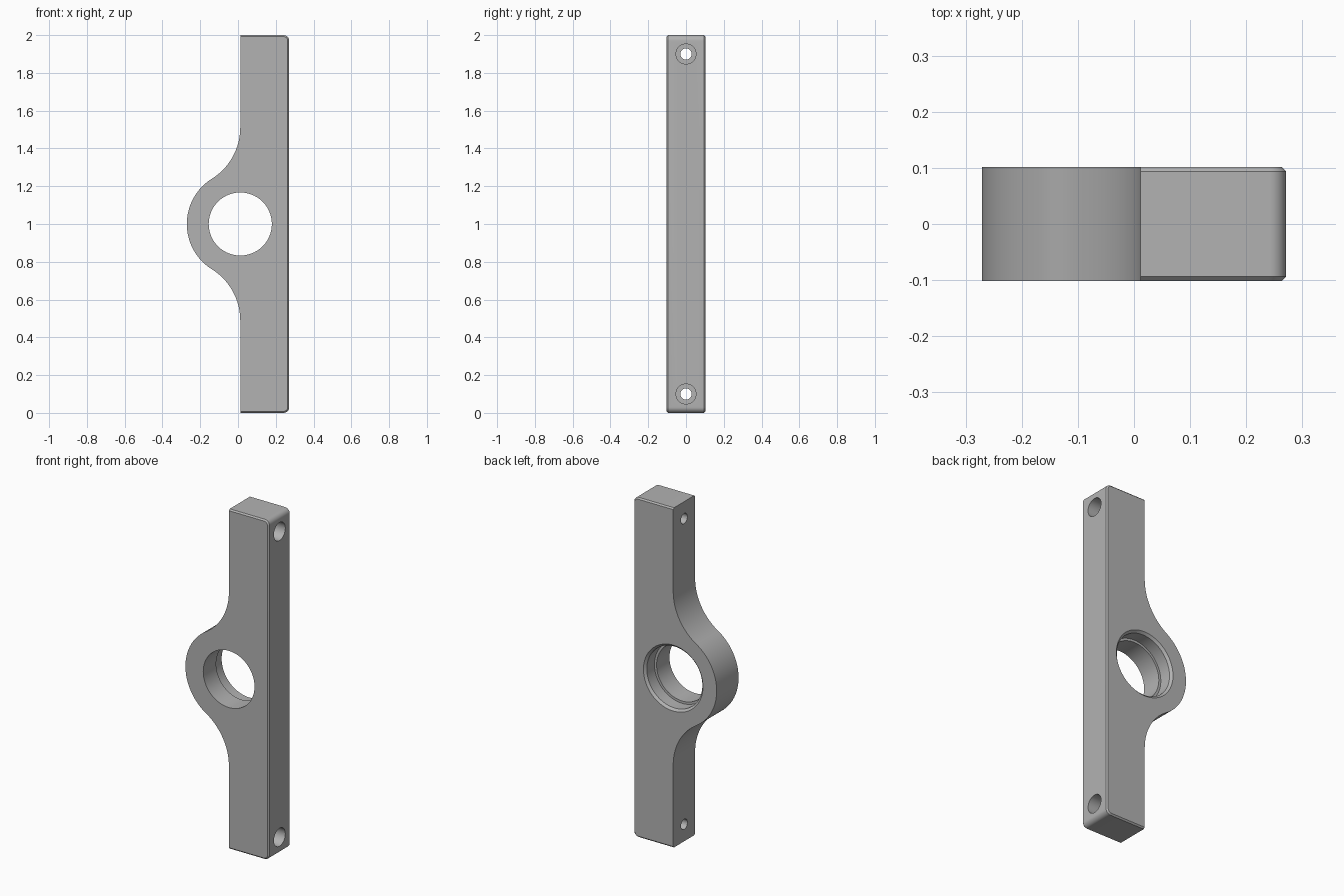
import bpy, bmesh
from math import sin, cos, pi, atan2, sqrt
from mathutils import Matrix

if "Cube" in bpy.data.objects:
    bpy.data.objects.remove(bpy.data.objects["Cube"])

HALF = 0.102                 # half thickness
LEFT, RIGHT = 0.012, 0.271   # bar edges
BOSS, FILLET = 0.283, 0.32   # boss radius and blend radius
CORNER, CHAMFER = 0.03, 0.008

grey = bpy.data.materials.new("plain grey")
grey.use_nodes = True
colour = (0.45, 0.45, 0.45, 1)
grey.diffuse_color = colour
grey.node_tree.nodes["Principled BSDF"].inputs["Base Color"].default_value = colour


def arc(cx, cz, r, a0, a1, n):
    return [(cx + r * cos(a0 + (a1 - a0) * i / n),
             cz + r * sin(a0 + (a1 - a0) * i / n)) for i in range(n + 1)]


def make_object(name, bm):
    bmesh.ops.recalc_face_normals(bm, faces=bm.faces)
    mesh = bpy.data.meshes.new(name)
    bm.to_mesh(mesh)
    bm.free()
    mesh.materials.append(grey)
    obj = bpy.data.objects.new(name, mesh)
    bpy.context.collection.objects.link(obj)
    return obj


def lathe(name, rings, matrix, n=64):
    """Solid of revolution about z from (radius, height) rings."""
    bm = bmesh.new()
    loops = [[bm.verts.new((r * cos(2 * pi * i / n), r * sin(2 * pi * i / n), h))
              for i in range(n)] for r, h in rings]
    for a, b in zip(loops, loops[1:]):
        for i in range(n):
            j = (i + 1) % n
            bm.faces.new((a[i], a[j], b[j], b[i]))
    bm.faces.new(loops[0])
    bm.faces.new(loops[-1])
    bm.transform(matrix)
    obj = make_object(name, bm)
    obj.hide_render = True
    return obj


# Upper half outline, from the outer corner round to the boss
rise = sqrt((FILLET + BOSS) ** 2 - FILLET ** 2)
turn = atan2(rise, FILLET)
upper = arc(RIGHT - CORNER, 2 - CORNER, CORNER, 0, pi / 2, 8)
upper.append((LEFT, 2))
upper += arc(LEFT - FILLET, 1 + rise, FILLET, 0, -turn, 20)
upper += arc(LEFT, 1, BOSS, pi - turn, pi, 20)[1:]
outline = upper + [(x, 2 - z) for x, z in reversed(upper[:-1])]

# Body: extruded outline with chamfered outer rims
bm = bmesh.new()
base = bm.faces.new([bm.verts.new((x, -HALF, z)) for x, z in outline])
extruded = bmesh.ops.extrude_face_region(bm, geom=[base])["geom"]
bmesh.ops.translate(bm, vec=(0, 2 * HALF, 0),
                    verts=[v for v in extruded if isinstance(v, bmesh.types.BMVert)])


def is_outer_rim(edge):
    a, b = (v.co for v in edge.verts)
    middle = (a + b) / 2
    return abs(a.y - b.y) < 1e-5 and middle.x > LEFT + 0.01


bmesh.ops.bevel(bm, geom=[e for e in bm.edges if is_outer_rim(e)],
                offset=CHAMFER, segments=1, affect='EDGES')
body = make_object("bracket_body", bm)

# Stepped main bore with a chamfered back mouth
along_y = Matrix.Translation((LEFT, 0, 1)) @ Matrix.Rotation(-pi / 2, 4, 'X')
cutters = [lathe("bore_cutter", [(0.167, -0.15), (0.167, 0.018), (0.181, 0.018),
                                 (0.181, HALF - 0.013), (0.229, HALF + 0.035)],
                 along_y, 96)]

# Counterbored screw holes at both ends
for z in (0.1, 1.9):
    along_x = Matrix.Translation((0, 0, z)) @ Matrix.Rotation(pi / 2, 4, 'Y')
    cutters.append(lathe("screw_hole_cutter", [(0.03, -0.1), (0.03, 0.14),
                                               (0.053, 0.14), (0.053, 0.4)],
                         along_x, 40))

for cutter in cutters:
    mod = body.modifiers.new("cut", 'BOOLEAN')
    mod.operation = 'DIFFERENCE'
    mod.solver = 'EXACT'
    mod.object = cutter

# Bake the cuts and discard the cutters
bpy.context.view_layer.update()
graph = bpy.context.evaluated_depsgraph_get()
body_mesh = bpy.data.meshes.new_from_object(body.evaluated_get(graph))
body.modifiers.clear()
body.data = body_mesh
for cutter in cutters:
    bpy.data.objects.remove(cutter)

bpy.ops.object.select_all(action='DESELECT')
body.select_set(True)
bpy.context.view_layer.objects.active = body
bpy.ops.object.shade_smooth_by_angle(angle=pi / 6)
